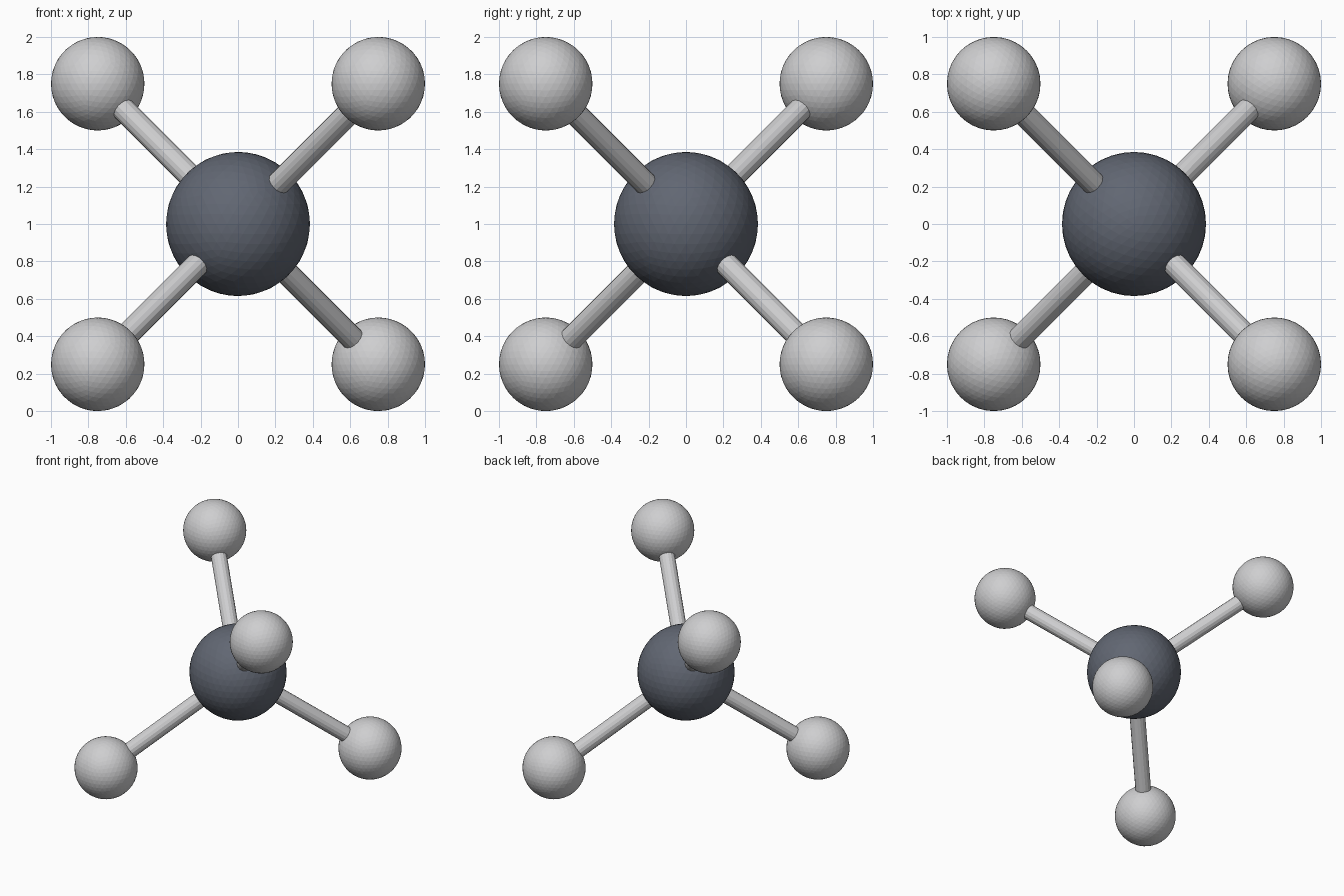
import bpy
from mathutils import Vector

default = bpy.data.objects.get("Cube")
if default:
    bpy.data.objects.remove(default, do_unlink=True)


def make_material(name, colour):
    mat = bpy.data.materials.new(name)
    mat.use_nodes = True
    mat.diffuse_color = colour
    mat.node_tree.nodes["Principled BSDF"].inputs["Base Color"].default_value = colour
    return mat


slate = make_material("dark slate", (0.12, 0.135, 0.17, 1))
grey = make_material("light grey", (0.62, 0.62, 0.63, 1))

CENTRE = Vector((0, 0, 1))
REACH = 0.75        # distance of each outer ball along every axis
ROD_RADIUS = 0.064


def finish(name, mat):
    obj = bpy.context.object
    obj.name = name
    obj.data.materials.append(mat)
    return obj


def ball(name, position, radius, mat):
    bpy.ops.mesh.primitive_ico_sphere_add(subdivisions=4, radius=radius, location=position)
    return finish(name, mat)


def rod(name, start, end, mat):
    axis = end - start
    bpy.ops.mesh.primitive_cylinder_add(
        vertices=16, radius=ROD_RADIUS, depth=axis.length, location=(start + end) / 2,
        rotation=axis.to_track_quat('Z', 'Y').to_euler())
    return finish(name, mat)


# Large ball in the middle
ball("centre_ball", CENTRE, 0.385, slate)

# Four outer balls at the corners of a tetrahedron, each joined by a rod
corners = {
    "upper_front_left": (1, -1, 1),
    "lower_front_right": (-1, -1, -1),
    "upper_back_right": (-1, 1, 1),
    "lower_back_left": (1, 1, -1),
}
for place, signs in corners.items():
    position = CENTRE + Vector(signs) * REACH
    ball(place + "_ball", position, 0.25, grey)
    rod(place + "_rod", CENTRE, position, grey)
